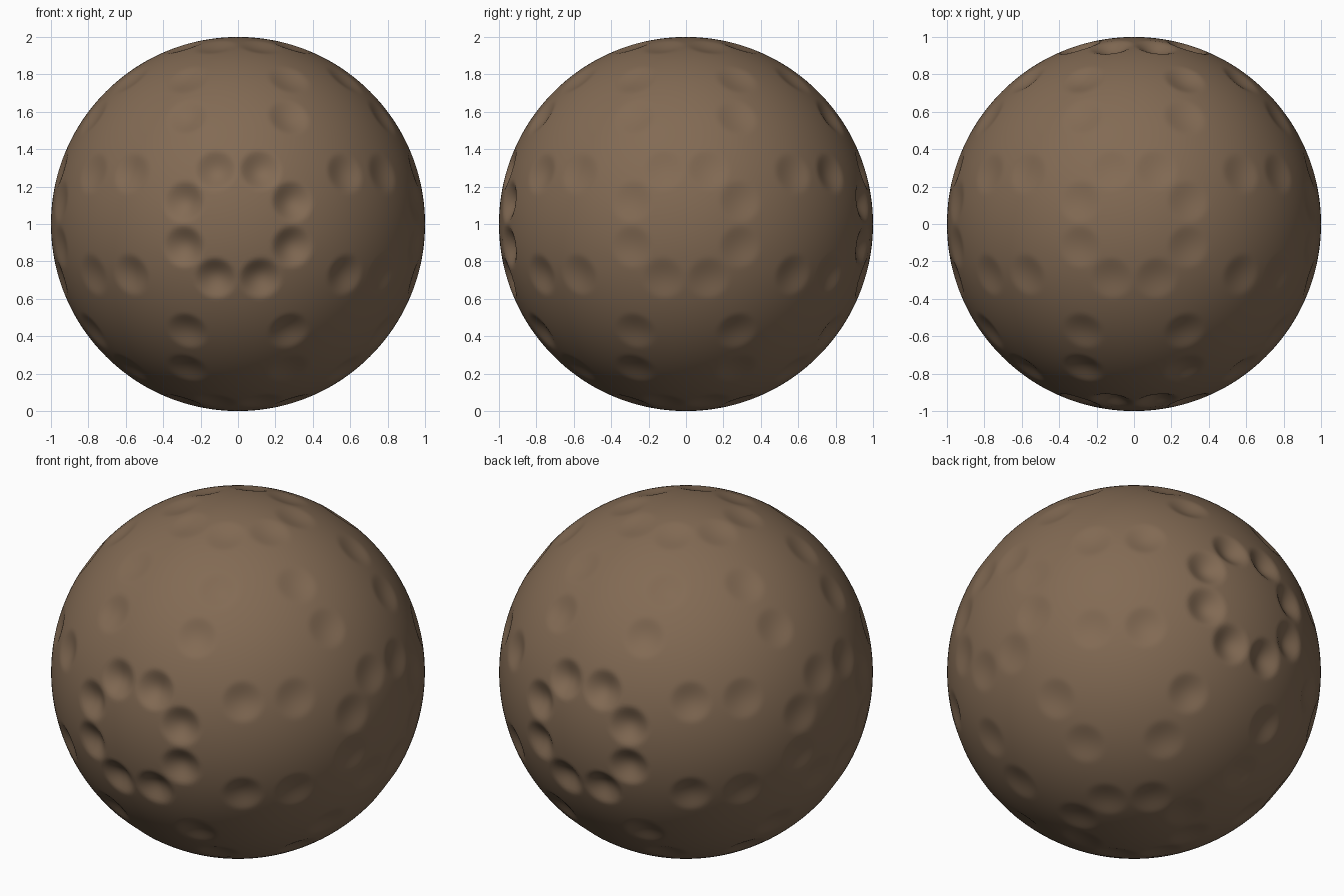
import bpy, bmesh
from itertools import permutations, product
from mathutils import Vector, kdtree

if "Cube" in bpy.data.objects:
    bpy.data.objects.remove(bpy.data.objects["Cube"])

DIMPLE_RADIUS = 0.115

# Dimple centres: two families repeated with the symmetry of a cube
centres = []
for seed in ((0.12, 0.29, 0.95), (0.27, 0.57, 0.77)):
    for p in set(permutations(seed)):
        for s in product((-1, 1), repeat=3):
            centres.append(Vector([a * b for a, b in zip(p, s)]).normalized())

tree = kdtree.KDTree(len(centres))
for i, c in enumerate(centres):
    tree.insert(c, i)
tree.balance()

# Ball: fine icosphere with round dents, deepest around the front and back
bm = bmesh.new()
bmesh.ops.create_icosphere(bm, subdivisions=7, radius=1.0)
for v in bm.verts:
    n = v.co.normalized()
    c, _, dist = tree.find(n)
    dent = 0.0
    if dist < DIMPLE_RADIUS:
        depth = 0.016 + 0.04 * abs(c.y) ** 6
        dent = depth * (1 - (dist / DIMPLE_RADIUS) ** 2) ** 1.5
    v.co = n * (1 - dent) + Vector((0, 0, 1))
for f in bm.faces:
    f.smooth = True

mesh = bpy.data.meshes.new("dimpled_ball")
bm.to_mesh(mesh)
bm.free()
ball = bpy.data.objects.new("dimpled_ball", mesh)
bpy.context.collection.objects.link(ball)

# Brown colour
mat = bpy.data.materials.new("brown")
mat.diffuse_color = (0.225, 0.145, 0.088, 1)
mat.use_nodes = True
mat.node_tree.nodes["Principled BSDF"].inputs["Base Color"].default_value = mat.diffuse_color
mesh.materials.append(mat)
